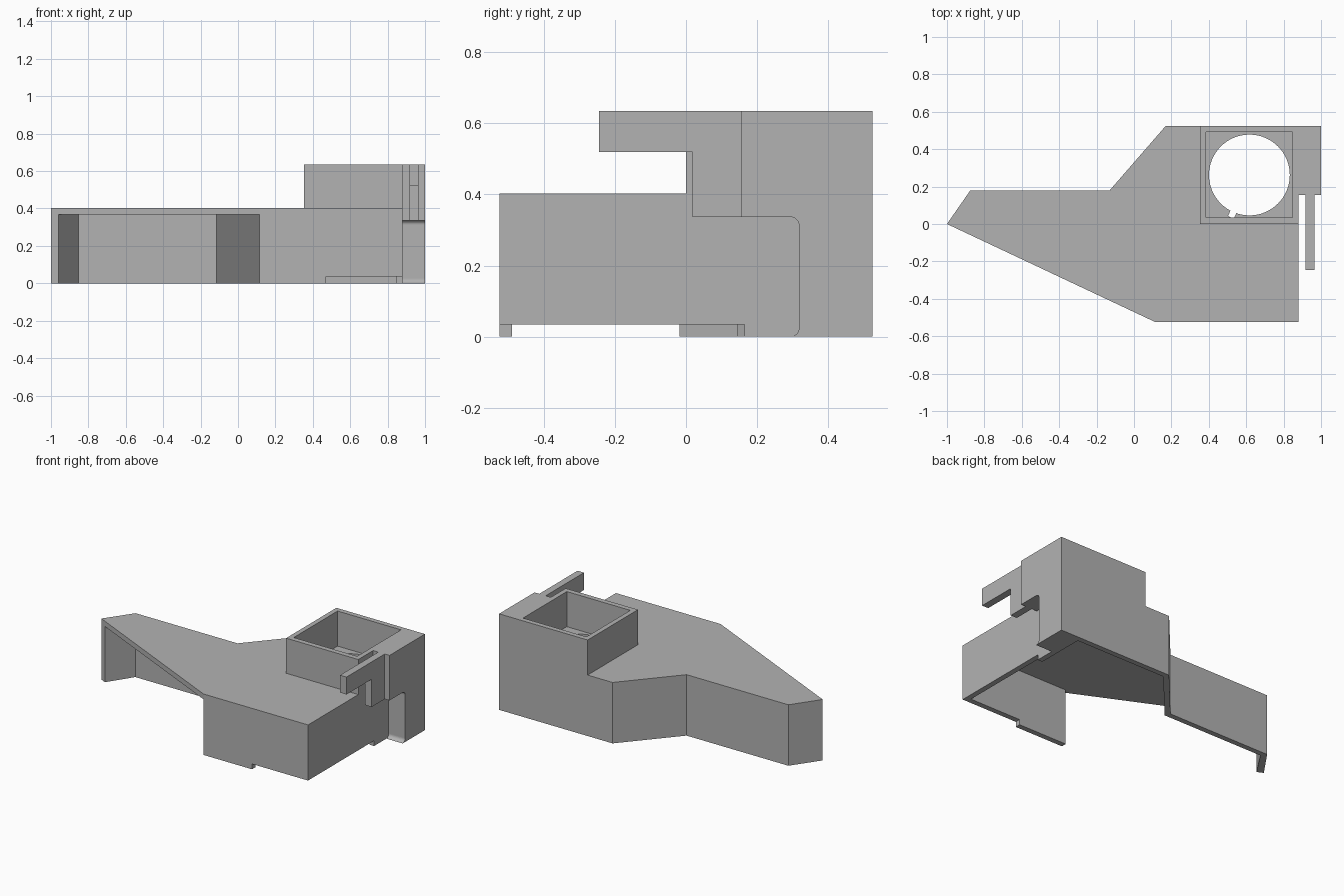
import bpy, bmesh, math
from mathutils import Vector

if "Cube" in bpy.data.objects:
    bpy.data.objects.remove(bpy.data.objects["Cube"])

grey = bpy.data.materials.new("plain grey")
grey.use_nodes = True
grey.diffuse_color = (0.45, 0.45, 0.45, 1)
grey.node_tree.nodes["Principled BSDF"].inputs["Base Color"].default_value = grey.diffuse_color


def prism(name, outline, low, high, axis="z"):
    """Extrude an outline: (x, y) along z, or (y, z) along x."""
    bm = bmesh.new()
    place = (lambda a, b: (a, b, low)) if axis == "z" else (lambda a, b: (low, a, b))
    face = bm.faces.new([bm.verts.new(place(a, b)) for a, b in outline])
    shift = Vector((0, 0, high - low)) if axis == "z" else Vector((high - low, 0, 0))
    new = bmesh.ops.extrude_face_region(bm, geom=[face])["geom"]
    bmesh.ops.translate(bm, vec=shift, verts=[v for v in new if isinstance(v, bmesh.types.BMVert)])
    bmesh.ops.recalc_face_normals(bm, faces=bm.faces)
    mesh = bpy.data.meshes.new(name)
    bm.to_mesh(mesh)
    bm.free()
    mesh.materials.append(grey)
    obj = bpy.data.objects.new(name, mesh)
    bpy.context.scene.collection.objects.link(obj)
    return obj


def rect(a0, a1, b0, b1):
    return [(a0, b0), (a1, b0), (a1, b1), (a0, b1)]


def arc(cx, cy, r, start, end, steps):
    angles = [math.radians(start + (end - start) * i / steps) for i in range(steps + 1)]
    return [(cx + r * math.cos(t), cy + r * math.sin(t)) for t in angles]


def cut(target, cutter):
    cutter.hide_render = True
    mod = target.modifiers.new("cut", "BOOLEAN")
    mod.operation, mod.solver, mod.object = "DIFFERENCE", "EXACT", cutter
    bpy.context.view_layer.objects.active = target
    bpy.ops.object.modifier_apply(modifier=mod.name)
    bpy.data.objects.remove(cutter)


# Hollow main housing, open underneath and along the slanted front
housing = prism("housing", [(-1, 0), (0.115, -0.525), (0.88, -0.525), (0.88, 0.525),
                            (0.17, 0.525), (-0.13, 0.18), (-0.875, 0.18)], 0, 0.403)
cut(housing, prism("cavity", [(-0.96, -0.019), (-0.96, -0.7), (0.115, -0.7), (0.115, -0.49),
                              (0.845, -0.49), (0.845, 0.49), (0.186, 0.49),
                              (-0.114, 0.145), (-0.853, 0.145)], -0.1, 0.368))

# Raised lower edges of the front and right walls
cut(housing, prism("front_gap", rect(0.47, 0.95, -0.6, -0.45), -0.1, 0.035))
cut(housing, prism("side_gap", rect(0.8, 0.95, -0.6, 0.165), -0.1, 0.035))

# Round opening with a small key slot
cx, cy, radius = 0.617, 0.262, 0.216
cut(housing, prism("round_hole", arc(cx, cy, radius, 0, 354.375, 63), 0.3, 0.5))
out = Vector((-0.4, -0.92)).normalized()
side = Vector((-out.y, out.x)) * 0.017
hub = Vector((cx, cy))
near, far = hub + out * 0.19, hub + out * 0.247
cut(housing, prism("key_slot", [tuple(p) for p in (near - side, far - side, far + side, near + side)], 0.3, 0.5))

# Square collar above the opening
collar = prism("square_collar", rect(0.352, 0.88, 0, 0.525), 0.403, 0.635)
cut(collar, prism("collar_cavity", rect(0.384, 0.848, 0.034, 0.492), 0.3, 0.8))

# Side block with a rounded recess below
prism("side_block", [(0.155, 0.635), (0.155, 0.337)]
      + arc(0.293, 0.312, 0.025, 90, 0, 8) + arc(0.293, 0.025, 0.025, 0, -90, 8)
      + [(0.525, 0), (0.525, 0.635)], 0.88, 1, "x")

# Thin hooked arm reaching forward from the block
prism("hooked_arm", [(0.155, 0.635), (-0.245, 0.635), (-0.245, 0.52), (0.018, 0.52),
                     (0.018, 0.337), (0.155, 0.337)], 0.918, 0.965, "x")
